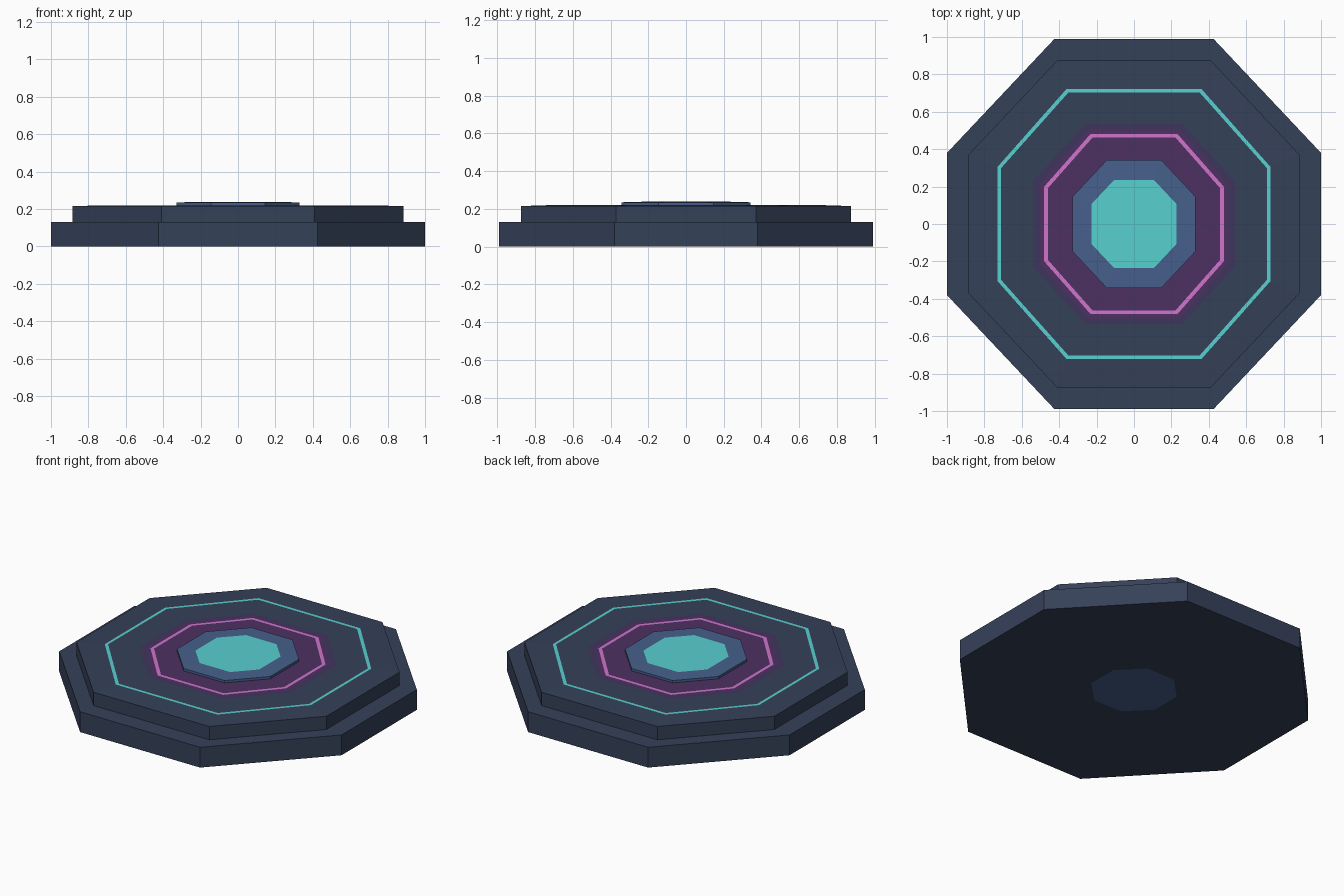
import bpy, bmesh

if "Cube" in bpy.data.objects:
    bpy.data.objects.remove(bpy.data.objects["Cube"])


def srgb(r, g, b):
    def f(c):
        c /= 255
        return c / 12.92 if c <= 0.04045 else ((c + 0.055) / 1.055) ** 2.4
    return (f(r), f(g), f(b), 1)


COLORS = {
    "slate": srgb(53, 65, 89),
    "blue": srgb(70, 96, 140),
    "cyan": srgb(88, 208, 208),
    "pink": srgb(208, 116, 204),
    "purple": srgb(77, 49, 98),
    "dim purple": srgb(62, 53, 92),
}
MATS = {}
for n, c in COLORS.items():
    MATS[n] = bpy.data.materials.new(n)
    MATS[n].diffuse_color = c


def octagon(ax, ay, hx, hy):
    """Octagon: half width, half depth, half front edge, half side edge."""
    return [(ax, -hy), (ax, hy), (hx, ay), (-hx, ay),
            (-ax, hy), (-ax, -hy), (-hx, -ay), (hx, -ay)]


def stack(name, start, loops, end):
    """Closed solid through (octagon, z, band colour) loops, capped at both ends."""
    names = list(dict.fromkeys([start, end] + [l[2] for l in loops[1:]]))
    mesh = bpy.data.meshes.new(name)
    for n in names:
        mesh.materials.append(MATS[n])
    bm = bmesh.new()
    prev = None
    for dims, z, col in loops:
        ring = [bm.verts.new((x, y, z)) for x, y in octagon(*dims)]
        if prev is None:
            bm.faces.new(ring[::-1]).material_index = names.index(start)
        else:
            for i in range(8):
                j = (i + 1) % 8
                f = bm.faces.new((prev[i], prev[j], ring[j], ring[i]))
                f.material_index = names.index(col)
        prev = ring
    bm.faces.new(prev).material_index = names.index(end)
    bmesh.ops.recalc_face_normals(bm, faces=bm.faces)
    bm.to_mesh(mesh)
    bm.free()
    ob = bpy.data.objects.new(name, mesh)
    bpy.context.collection.objects.link(ob)


# Wide base slab with a blue patch set in its underside
base = (1.0, 0.99, 0.425, 0.38)
stack("base_slab", "blue", [
    ((0.24, 0.24, 0.1, 0.1), 0, None),
    (base, 0, "slate"),
    (base, 0.13, "slate")], "slate")

# Upper step with glowing ring lines inlaid in its top
step = (0.885, 0.875, 0.41, 0.37)
T = 0.22
stack("upper_step", "slate", [
    (step, 0.13, None),
    (step, T - 0.005, "slate"),
    ((0.73, 0.723, 0.36, 0.305), T, "slate"),
    ((0.712, 0.704, 0.35, 0.297), T, "cyan"),
    ((0.54, 0.535, 0.26, 0.23), T, "slate"),
    ((0.505, 0.505, 0.243, 0.213), T, "dim purple"),
    ((0.48, 0.482, 0.232, 0.2), T, "purple"),
    ((0.46, 0.462, 0.222, 0.192), T, "pink"),
    ((0.32, 0.33, 0.14, 0.14), T, "purple")], "purple")

# Raised centre block with cyan inlay
block = (0.33, 0.343, 0.145, 0.145)
stack("centre_block", "blue", [
    (block, T - 0.01, None),
    (block, 0.235, "blue"),
    ((0.226, 0.234, 0.108, 0.108), 0.238, "blue")], "cyan")

for m in bpy.data.materials:
    if m.users and not m.is_grease_pencil:
        m.use_nodes = True
        m.node_tree.nodes["Principled BSDF"].inputs["Base Color"].default_value = m.diffuse_color
